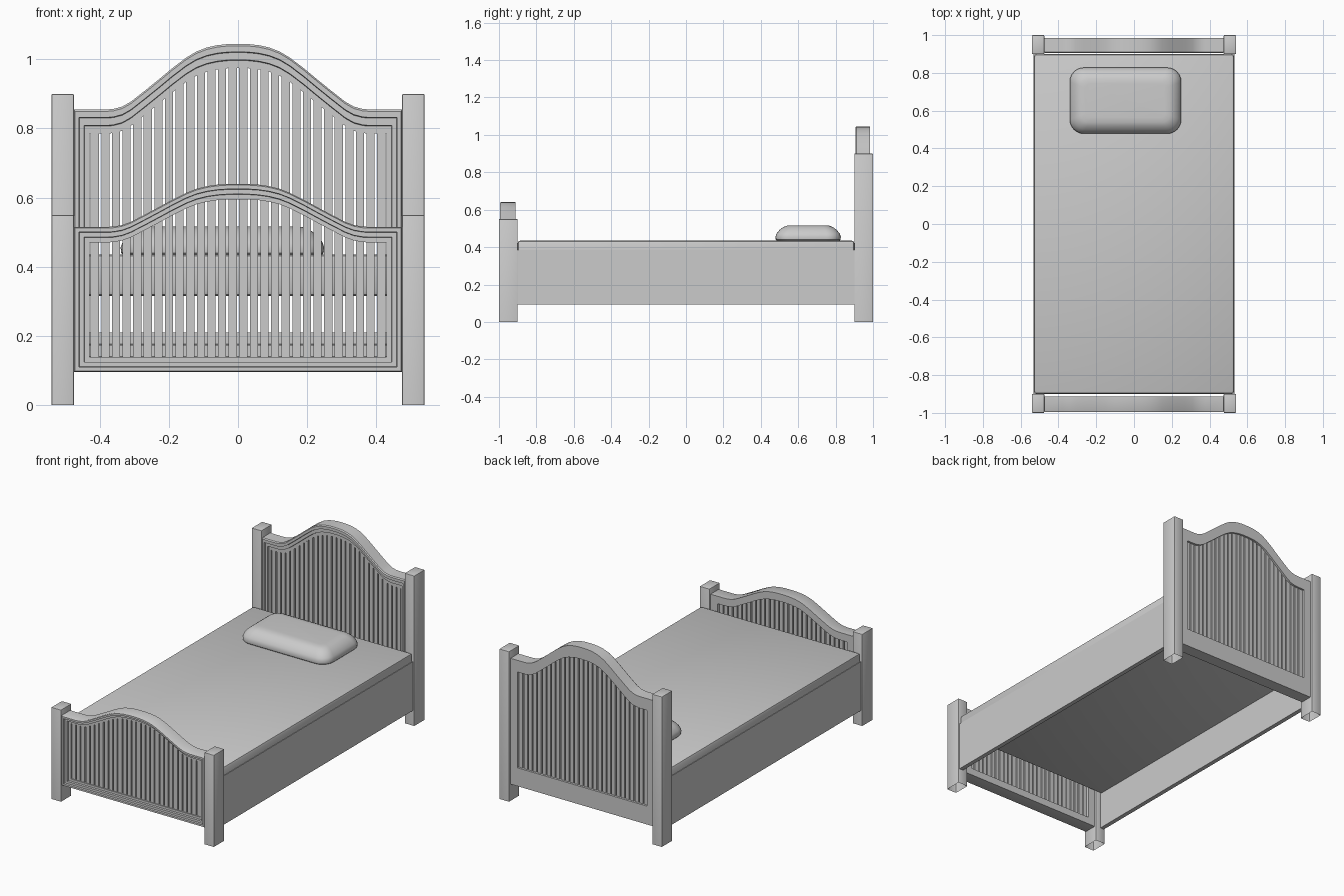
import bpy, bmesh, math

if "Cube" in bpy.data.objects:
    bpy.data.objects.remove(bpy.data.objects["Cube"])

# Normalised rise of the arched top rail against |x|
ARCH = [(0.475, 0), (0.38, 0), (0.36, .01), (0.335, .045), (0.31, .12), (0.27, .285),
        (0.23, .455), (0.19, .63), (0.15, .79), (0.12, .885), (0.09, .945),
        (0.06, .98), (0.03, .997), (0, 1)]


def arch(x):
    x = abs(x)
    for (x0, t0), (x1, t1) in zip(ARCH, ARCH[1:]):
        if x1 <= x <= x0:
            return t0 + (t1 - t0) * (x0 - x) / (x0 - x1)
    return 0


def finish(name, bm, smooth=True):
    bmesh.ops.recalc_face_normals(bm, faces=bm.faces)
    me = bpy.data.meshes.new(name)
    bm.to_mesh(me)
    bm.free()
    ob = bpy.data.objects.new(name, me)
    bpy.context.collection.objects.link(ob)
    if smooth:
        bpy.ops.object.select_all(action='DESELECT')
        ob.select_set(True)
        bpy.context.view_layer.objects.active = ob
        bpy.ops.object.shade_smooth_by_angle(angle=math.radians(32))
    return ob


def add_box(bm, x0, x1, y0, y1, z0, z1):
    vs = bmesh.ops.create_cube(bm, size=1)['verts']
    for v in vs:
        v.co = ((x0 + x1) / 2 + v.co.x * (x1 - x0),
                (y0 + y1) / 2 + v.co.y * (y1 - y0),
                (z0 + z1) / 2 + v.co.z * (z1 - z0))
    return vs


def box(name, *dims, bevel=0, open_bottom=False):
    bm = bmesh.new()
    add_box(bm, *dims)
    if open_bottom:
        bm.normal_update()
        low = [f for f in bm.faces if f.normal.z < -.9]
        bmesh.ops.delete(bm, geom=low, context='FACES_ONLY')
    if bevel:
        edges = [e for e in bm.edges if not e.is_boundary]
        bmesh.ops.bevel(bm, geom=edges, offset=bevel, segments=2, profile=.5, affect='EDGES')
    return finish(name, bm)


def loft(bm, loops, closed):
    rings = [[bm.verts.new(p) for p in lp] for lp in loops]
    pairs = list(zip(rings, rings[1:])) + ([(rings[-1], rings[0])] if closed else [])
    n = len(rings[0])
    for a, b in pairs:
        for i in range(n):
            j = (i + 1) % n
            bm.faces.new((a[i], a[j], b[j], b[i]))
    return rings


def panel(name, y0, y1, base, rise, drop, z_out, z_in):
    # Stepped moulding frame: (inset fraction, y) cross-section swept round the outline
    section = [(0, y1), (0, y0 + .006), (.08, y0), (.33, y0), (.36, y0 + .012),
               (.66, y0 + .012), (.69, y0 + .024), (1, y0 + .024), (1, y1)]
    loops = []
    for f, y in section:
        s = (.475 - .045 * f) / .475
        zb = z_out + (z_in - z_out) * f
        lp = [(-.475 * s, y, zb), (.475 * s, y, zb)]
        xs = [p[0] for p in ARCH] + [-p[0] for p in reversed(ARCH[:-1])]
        for x in xs:
            x = max(-.475 * s, min(.475 * s, x))
            lp.append((x, y, base + rise * arch(x) - drop * f))
        loops.append(lp)
    bm = bmesh.new()
    loft(bm, loops, True)
    finish(name + "_frame", bm)
    # Vertical slats, tops cut to follow the arch
    bm = bmesh.new()
    count, ym = 28, (y0 + y1) / 2 + .008
    pitch = .86 / count
    for i in range(count):
        c = -.43 + pitch * (i + .5)
        for v in add_box(bm, c - .0118, c + .0118, ym - .02, ym + .02, z_in - .01, 1):
            if v.co.z > .9:
                v.co.z = base + rise * arch(v.co.x) - drop + .012
    finish(name + "_slats", bm, False)


# Headboard and footboard
panel("headboard", .905, .985, .855, .19, .07, .10, .21)
panel("footboard", -.995, -.912, .515, .125, .045, .095, .138)

# Corner posts and side rails
for s, side in ((-1, "left"), (1, "right")):
    xa, xb = sorted((s * .475, s * .54))
    box("head_post_" + side, xa, xb, .9, 1, 0, .9, bevel=.004, open_bottom=True)
    box("foot_post_" + side, xa, xb, -1, -.9, 0, .55, bevel=.004, open_bottom=True)
    xa, xb = sorted((s * .507, s * .533))
    box("side_rail_" + side, xa, xb, -.905, .905, .092, .385)

# Mattress
box("mattress", -.53, .53, -.9, .9, .315, .435, bevel=.014)

# Pillow: stacked rounded rectangles
bm = bmesh.new()
loops = []
for inset, z in ((.012, .43), (.002, .44), (0, .455), (.006, .472), (.022, .492),
                 (.042, .507), (.06, .514), (.085, .516)):
    r = max(.075 - inset * .6, .02)
    hx, hy = .295 - inset - r, .175 - inset - r
    lp = []
    for q, (sx, sy) in enumerate(((1, 1), (-1, 1), (-1, -1), (1, -1))):
        for k in range(7):
            a = math.pi / 2 * (q + k / 6)
            lp.append((-.045 + sx * hx + r * math.cos(a), .653 + sy * hy + r * math.sin(a), z))
    loops.append(lp)
rings = loft(bm, loops, False)
bm.faces.new(rings[0])
bm.faces.new(rings[-1])
finish("pillow", bm)
